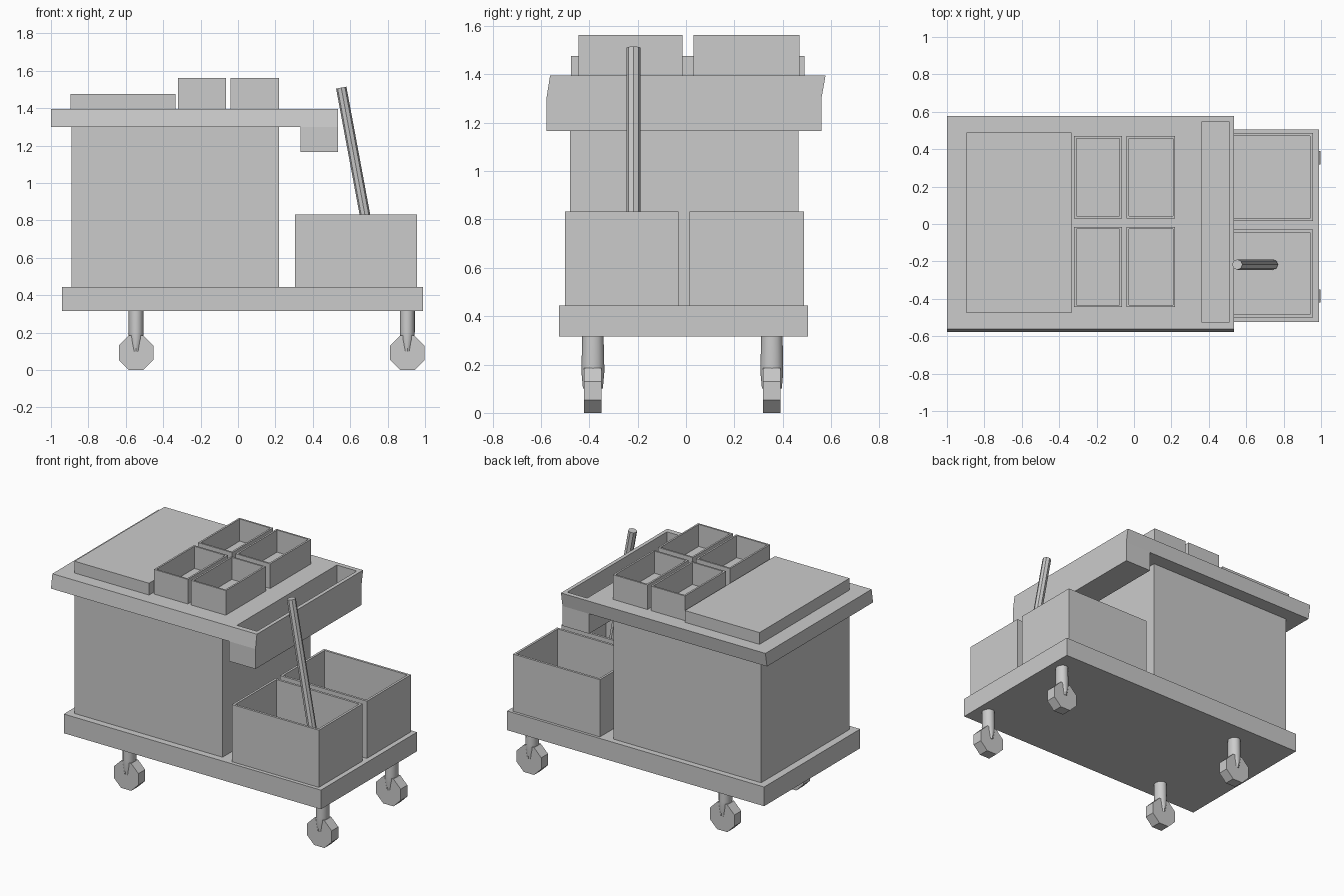
import bpy, bmesh, math
from mathutils import Vector, Matrix

if "Cube" in bpy.data.objects:
    bpy.data.objects.remove(bpy.data.objects["Cube"])


def finish(bm, name, smooth=False):
    bmesh.ops.recalc_face_normals(bm, faces=bm.faces)
    me = bpy.data.meshes.new(name)
    bm.to_mesh(me)
    bm.free()
    ob = bpy.data.objects.new(name, me)
    bpy.context.collection.objects.link(ob)
    if smooth:
        bpy.context.view_layer.objects.active = ob
        ob.select_set(True)
        bpy.ops.object.shade_smooth_by_angle(angle=math.radians(40))
        ob.select_set(False)
    return ob


def box(name, x, y, z, wall=0, depth=0):
    """Box from ranges; a wall thickness makes it an open-topped bin."""
    bm = bmesh.new()
    bmesh.ops.create_cube(bm, size=1)
    for v in bm.verts:
        v.co = [r[0] if c < 0 else r[1] for c, r in zip(v.co, (x, y, z))]
    if wall:
        bm.normal_update()
        top = max(bm.faces, key=lambda f: f.calc_center_median().z)
        bmesh.ops.inset_region(bm, faces=[top], thickness=wall)
        r = bmesh.ops.extrude_discrete_faces(bm, faces=[top])
        bmesh.ops.translate(bm, verts=r['faces'][0].verts, vec=(0, 0, -depth))
    return finish(bm, name)


# Base deck, cabinet and lid tray
box("base_deck", (-0.94, 0.99), (-0.525, 0.505), (0.315, 0.445))
box("cabinet", (-0.89, 0.22), (-0.48, 0.465), (0.445, 1.30))
box("top_panel", (-0.895, -0.335), (-0.475, 0.49), (1.395, 1.475))

# Small bins on the worktop
for i, x in enumerate([(-0.32, -0.065), (-0.04, 0.22)]):
    for j, y in enumerate([(-0.445, -0.015), (0.03, 0.47)]):
        box(f"small_bin_{i}{j}", x, y, (1.395, 1.562), 0.017, 0.15)

# Large bins on the deck
for side, y in (("front", (-0.5, -0.03)), ("back", (0.015, 0.487))):
    box(f"{side}_large_bin", (0.305, 0.957), y, (0.445, 0.833), 0.022, 0.36)

# Worktop with slanted edges and a dropped trough at the right end
prof = [(-1, 1.395), (-1, 1.30), (0.335, 1.30), (0.335, 1.165),
        (0.535, 1.165), (0.535, 1.30), (0.535, 1.395)]
bm = bmesh.new()
rows = []
for y_top, y_low in ((-0.562, -0.577), (0.577, 0.56)):
    row = [bm.verts.new((x, y_top if z > 1.35 else y_low, z)) for x, z in prof]
    bm.faces.new([row[k] for k in (0, 1, 2, 5, 6)])
    bm.faces.new(row[2:6])
    rows.append(row)
for k in range(7):
    n = (k + 1) % 7
    bm.faces.new((rows[0][k], rows[0][n], rows[1][n], rows[1][k]))
top = finish(bm, "worktop")
cutter = box("trough_cutter", (0.36, 0.51), (-0.525, 0.545), (1.19, 1.5))
cutter.hide_render = True
cutter.hide_set(True)
mod = top.modifiers.new("trough", 'BOOLEAN')
mod.operation = 'DIFFERENCE'
mod.solver = 'EXACT'
mod.object = cutter

# Leaning handle
a, b = Vector((0.742, -0.217, 0.49)), Vector((0.552, -0.217, 1.51))
bm = bmesh.new()
bmesh.ops.create_cone(bm, cap_ends=True, segments=8, radius1=0.028, radius2=0.028,
                      depth=(b - a).length)
rot = (b - a).to_track_quat('Z', 'Y').to_matrix().to_4x4()
bmesh.ops.transform(bm, verts=bm.verts, matrix=Matrix.Translation((a + b) / 2) @ rot)
finish(bm, "handle")


# Castors: octagonal wheel and tapered stem
def castor(tag, x, y):
    bm = bmesh.new()
    r = 0.0925 / math.cos(math.pi / 8)
    bmesh.ops.create_cone(bm, cap_ends=True, segments=8, radius1=r, radius2=r, depth=0.072)
    m = (Matrix.Translation((x, y, 0.0925)) @ Matrix.Rotation(math.pi / 2, 4, 'X')
         @ Matrix.Rotation(math.pi / 8, 4, 'Z'))
    bmesh.ops.transform(bm, verts=bm.verts, matrix=m)
    # start angle may put corners or flats on the floor; settle on flats
    if min(v.co.z for v in bm.verts) < -0.003:
        bmesh.ops.rotate(bm, verts=bm.verts, cent=(x, y, 0.0925),
                         matrix=Matrix.Rotation(math.pi / 8, 3, 'Y'))
    finish(bm, f"{tag}_wheel", True)

    bm = bmesh.new()
    rings = []
    for z, rx, ry in ((0.32, 0.04, 0.044), (0.2, 0.04, 0.047),
                      (0.165, 0.038, 0.047), (0.1, 0.022, 0.041)):
        rings.append([bm.verts.new((x + rx * math.cos(t * math.pi / 6),
                                    y + ry * math.sin(t * math.pi / 6), z))
                      for t in range(12)])
    for lo, hi in zip(rings, rings[1:]):
        for k in range(12):
            n = (k + 1) % 12
            bm.faces.new((lo[k], lo[n], hi[n], hi[k]))
    bm.faces.new(rings[0])
    bm.faces.new(rings[-1])
    finish(bm, f"{tag}_stem", True)


for sx, x in (("left", -0.545), ("right", 0.905)):
    for sy, y in (("front", -0.385), ("back", 0.355)):
        castor(f"{sy}_{sx}_castor", x, y)
